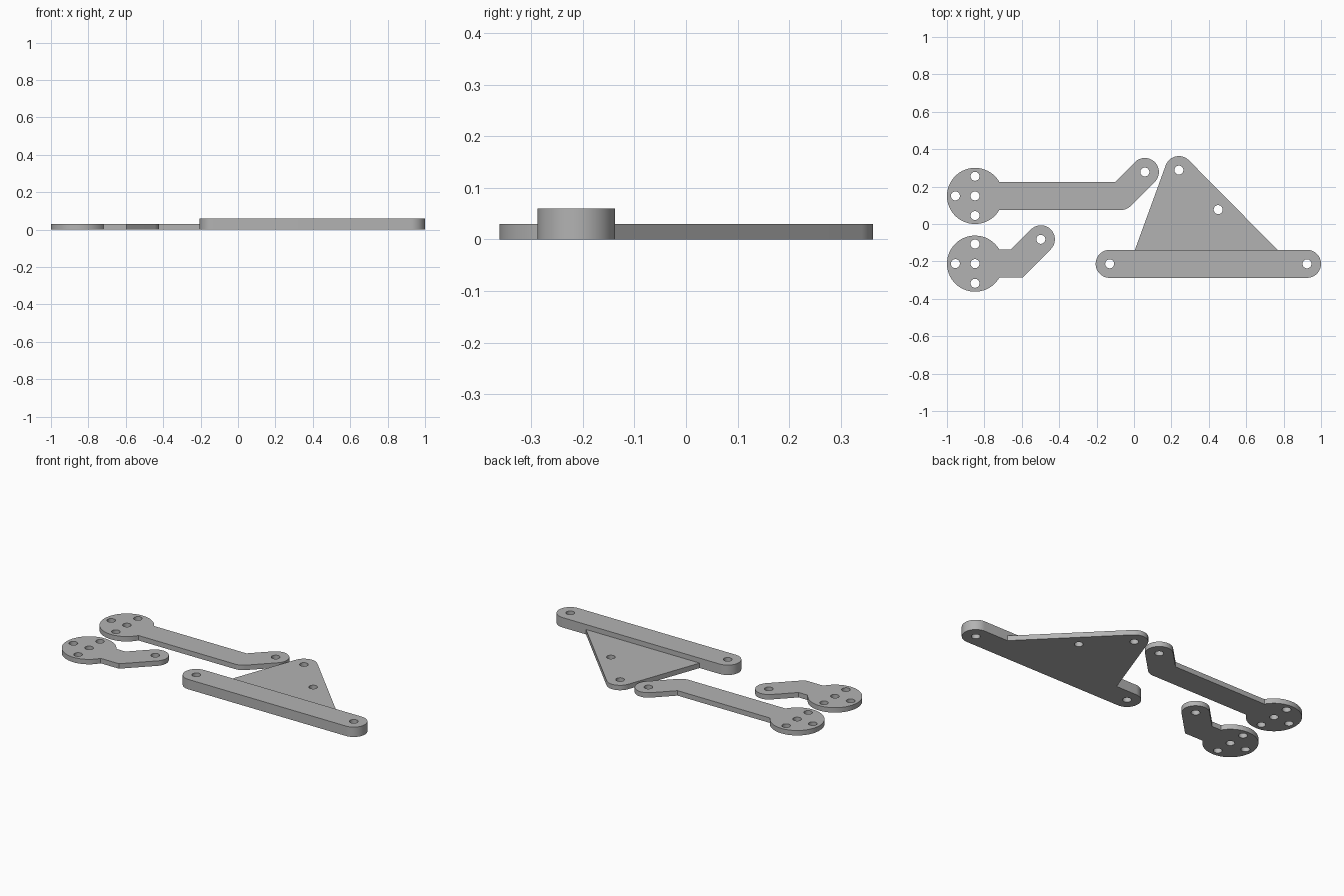
import bpy, bmesh
from math import cos, sin, tan, radians
from mathutils import Vector

cube = bpy.data.objects.get("Cube")
if cube:
    bpy.data.objects.remove(cube, do_unlink=True)

# Single plain grey finish
GREY = (0.45, 0.45, 0.45, 1)
grey = bpy.data.materials.new("plain grey")
grey.use_nodes = True
grey.diffuse_color = GREY
grey.node_tree.nodes["Principled BSDF"].inputs["Base Color"].default_value = GREY

THIN, THICK = 0.03, 0.06
DISC, HALF, HOLE, RING = 0.15, 0.075, 0.024, 0.105


def arc(x, y, r, start, end, steps=24):
    """Points along an arc, angles in degrees."""
    angles = [radians(start + (end - start) * i / steps) for i in range(steps + 1)]
    return [(x + r * cos(a), y + r * sin(a)) for a in angles]


def plate(name, outline, holes, height):
    """Extruded flat plate with round through-holes."""
    bm = bmesh.new()
    for loop in [outline] + [arc(x, y, HOLE, 0, 360, 32)[:-1] for x, y in holes]:
        verts = [bm.verts.new((x, y, 0)) for x, y in loop]
        for i, v in enumerate(verts):
            bm.edges.new((verts[i - 1], v))
    bmesh.ops.triangle_fill(bm, edges=bm.edges[:], use_beauty=True, normal=(0, 0, 1))
    top = bmesh.ops.extrude_face_region(bm, geom=bm.faces[:])["geom"]
    top_verts = [g for g in top if isinstance(g, bmesh.types.BMVert)]
    bmesh.ops.translate(bm, verts=top_verts, vec=Vector((0, 0, height)))
    bmesh.ops.recalc_face_normals(bm, faces=bm.faces[:])
    mesh = bpy.data.meshes.new(name)
    bm.to_mesh(mesh)
    bm.free()
    mesh.materials.append(grey)
    obj = bpy.data.objects.new(name, mesh)
    bpy.context.collection.objects.link(obj)
    bpy.ops.object.select_all(action="DESELECT")
    obj.select_set(True)
    bpy.context.view_layer.objects.active = obj
    bpy.ops.object.shade_smooth_by_angle(angle=radians(30))


def lever(name, x, y, bend_x, reach, rounded):
    """Round horn disc with a straight arm that bends up 45 degrees."""
    mitre = HALF * tan(radians(22.5))
    tip_x, tip_y = bend_x + reach, y + reach
    outline = arc(x, y, DISC, 30, 330, 64)
    if rounded:
        outline += arc(bend_x, y, HALF, -90, -45, 8)
    else:
        outline.append((bend_x + mitre, y - HALF))
    outline += arc(tip_x, tip_y, HALF, -45, 135, 32)
    outline.append((bend_x - mitre, y + HALF))
    holes = [(x, y), (x - RING, y), (x, y + RING), (x, y - RING), (tip_x, tip_y)]
    plate(name, outline, holes, THIN)


# Two disc-ended levers
lever("long_lever", -0.85, 0.15, -0.07, 0.128, True)
lever("short_lever", -0.85, -0.212, -0.628, 0.13, False)

# Thick bar with rounded ends
LEFT, RIGHT, BAR_Y = -0.13, 0.925, -0.213
bar = arc(RIGHT, BAR_Y, HALF, -90, 90, 32) + arc(LEFT, BAR_Y, HALF, 90, 270, 32)
plate("thick_bar", bar, [(LEFT, BAR_Y), (RIGHT, BAR_Y)], THICK)

# Thin triangular web with a rounded apex, standing against the bar
APEX = (0.24, 0.288)
edge_y = BAR_Y + HALF
web = [(0.005, edge_y), (0.767, edge_y)] + arc(*APEX, HALF, 45, 160, 24)
plate("triangle_web", web, [APEX, (0.45, 0.077)], THIN)
